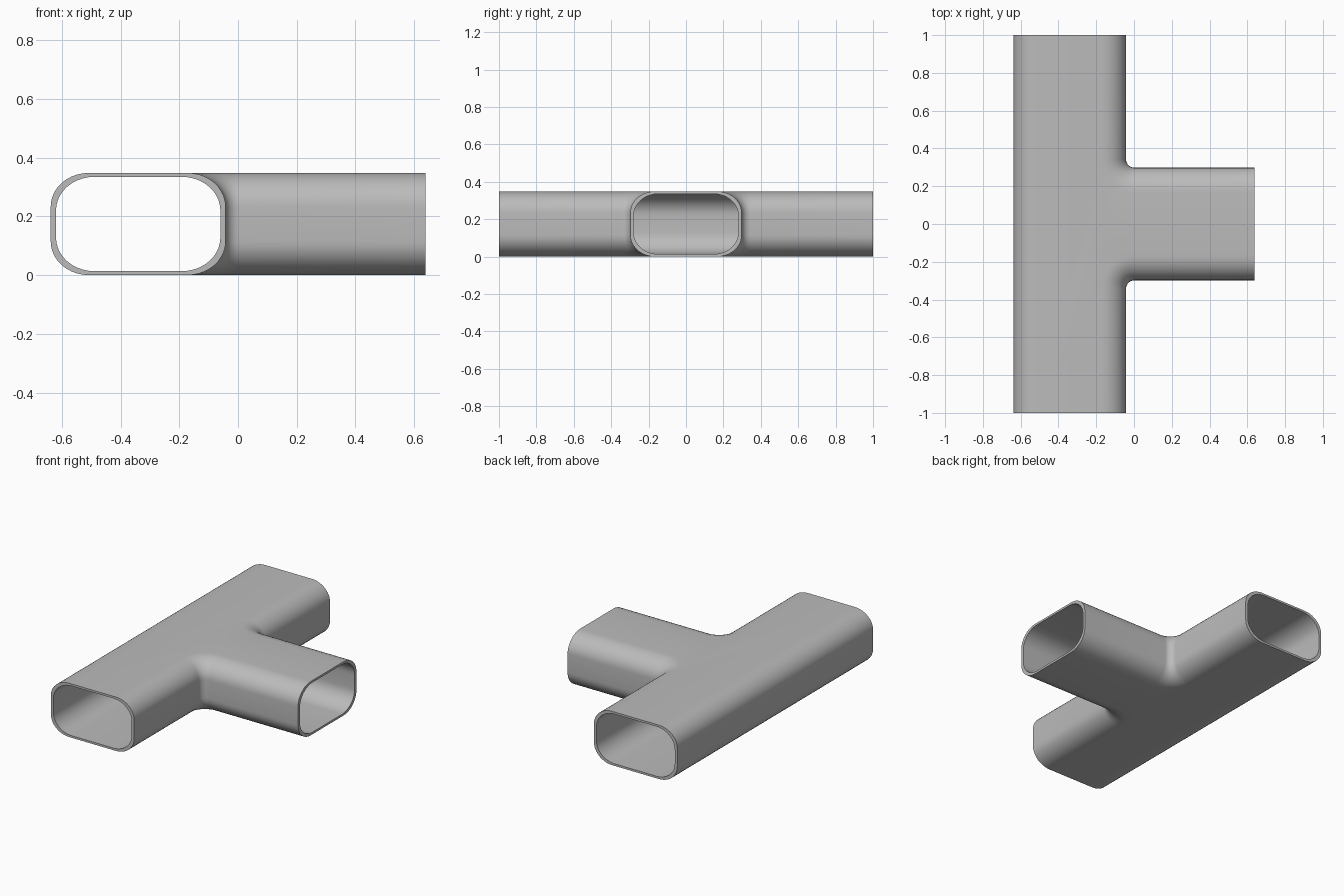
import bpy, bmesh, math

cube = bpy.data.objects.get("Cube")
if cube:
    bpy.data.objects.remove(cube)

# Main dimensions of the hollow tee duct
LEFT, RIGHT, END = -0.638, 0.638, 1.0
HALF, HEIGHT = 0.298, 0.348
WALL_SIDE, WALL_TOP = 0.018, 0.0135
CORNER_W, CORNER_H = 0.13, 0.115
FILLET, STEPS = 0.045, 10

metal = bpy.data.materials.new("light_grey_metal")
metal.use_nodes = True
grey = (0.5, 0.5, 0.5, 1)
metal.diffuse_color = grey
metal.node_tree.nodes["Principled BSDF"].inputs["Base Color"].default_value = grey


def layers(side, top):
    """Inset and height pairs of a rounded side wall, from bottom to top."""
    lower = []
    for i in range(STEPS + 1):
        a = math.pi / 2 * i / STEPS
        lower.append((side + CORNER_W * (1 - math.sin(a)),
                      top + CORNER_H * (1 - math.cos(a))))
    return lower + [(d, HEIGHT - z) for d, z in reversed(lower)]


def straight_path(d):
    return [(LEFT + d, -END), (LEFT + d, END)]


def elbow_path(d, sign):
    """Plan line from a main end, round the inner fillet, to the branch end."""
    x, y, r = LEFT + 2 * HALF - d, HALF - d, FILLET + d
    pts = [(x, END)]
    for i in range(STEPS + 1):
        a = math.pi / 2 * i / STEPS
        pts.append((x + r * (1 - math.cos(a)), y + r * (1 - math.sin(a))))
    pts.append((RIGHT, y))
    return [(px, sign * py) for px, py in pts]


def add_skin(bm, side, top):
    """One tee-shaped skin; returns the three open end loops."""
    levels = layers(side, top)
    walls = []
    for path in (straight_path, lambda d: elbow_path(d, -1), lambda d: elbow_path(d, 1)):
        rows = [[bm.verts.new((x, y, z)) for x, y in path(d)] for d, z in levels]
        for low, high in zip(rows, rows[1:]):
            for k in range(len(low) - 1):
                bm.faces.new((low[k], low[k + 1], high[k + 1], high[k]))
        walls.append(rows)
    back_wall, front, rear = walls
    # Flat floor and roof
    for i in (0, -1):
        bm.faces.new(back_wall[i][::-1] + front[i] + rear[i][::-1])

    def loop(a, ai, b, bi):
        return [row[ai] for row in a] + [row[bi] for row in reversed(b)]
    return [loop(back_wall, 0, front, 0), loop(back_wall, 1, rear, 0),
            loop(front, -1, rear, -1)]


# Outer and inner skins joined by flat rims at the three openings
bm = bmesh.new()
outer = add_skin(bm, 0, 0)
inner = add_skin(bm, WALL_SIDE, WALL_TOP)
for a, b in zip(outer, inner):
    for k in range(len(a)):
        n = (k + 1) % len(a)
        bm.faces.new((a[k], a[n], b[n], b[k]))
bmesh.ops.recalc_face_normals(bm, faces=bm.faces)

mesh = bpy.data.meshes.new("tee_duct")
bm.to_mesh(mesh)
bm.free()
mesh.materials.append(metal)
duct = bpy.data.objects.new("tee_duct", mesh)
bpy.context.collection.objects.link(duct)
bpy.ops.object.select_all(action="DESELECT")
duct.select_set(True)
bpy.context.view_layer.objects.active = duct
bpy.ops.object.shade_smooth_by_angle(angle=math.radians(30))
